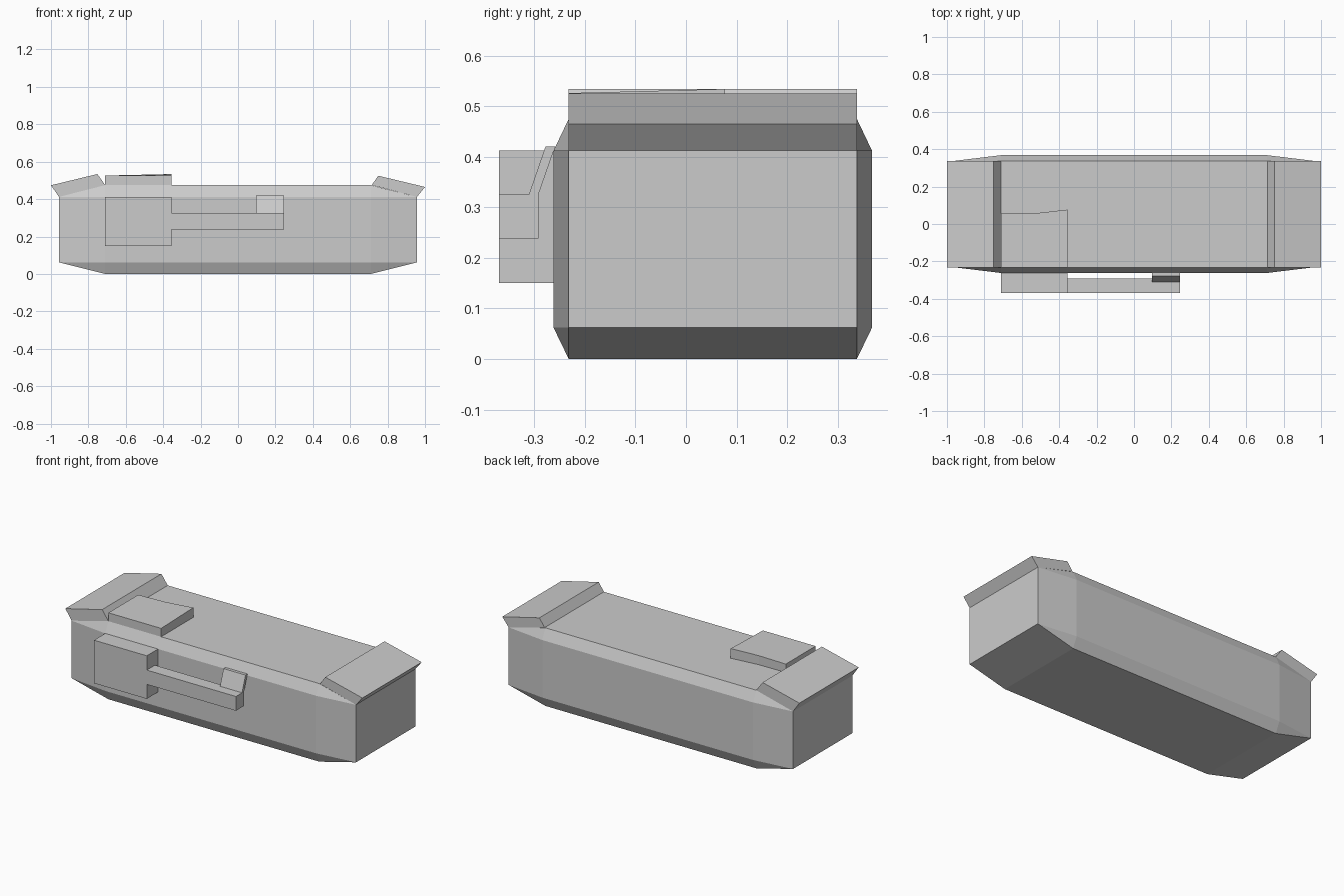
import bpy, bmesh

if "Cube" in bpy.data.objects:
    bpy.data.objects.remove(bpy.data.objects["Cube"])

Y0, Y1 = -0.232, 0.338      # inner width of the hull (chamfers go outside it)
TOP = 0.475


def finish(name, bm):
    bmesh.ops.recalc_face_normals(bm, faces=bm.faces)
    mesh = bpy.data.meshes.new(name)
    bm.to_mesh(mesh)
    bm.free()
    obj = bpy.data.objects.new(name, mesh)
    bpy.context.collection.objects.link(obj)
    return obj


def bridge(name, ring_a, ring_b):
    """Closed solid between two matching outlines."""
    bm = bmesh.new()
    a = [bm.verts.new(p) for p in ring_a]
    b = [bm.verts.new(p) for p in ring_b]
    n = len(a)
    bm.faces.new(a)
    bm.faces.new(b[::-1])
    for i in range(n):
        j = (i + 1) % n
        bm.faces.new((a[i], a[j], b[j], b[i]))
    return finish(name, bm)


def box(name, x, y, z):
    ring = [(y[0], z[0]), (y[1], z[0]), (y[1], z[1]), (y[0], z[1])]
    return bridge(name, [(x[0], *p) for p in ring], [(x[1], *p) for p in ring])


# Hull: octagonal middle section tapering to rectangular ends
middle = [(Y0, 0), (-0.262, 0.062), (-0.262, 0.412), (Y0, TOP),
          (Y1, TOP), (0.368, 0.412), (0.368, 0.062), (Y1, 0)]
end = [(Y0, 0.062), (Y0, 0.412), (Y1, 0.412), (Y1, 0.062)]
bm = bmesh.new()
for side in (-1, 1):
    for y, z in middle:
        bm.verts.new((side * 0.71, y, z))
    for y, z in end:
        bm.verts.new((side * 0.957, y, z))
bmesh.ops.convex_hull(bm, input=bm.verts[:])
bmesh.ops.dissolve_limit(bm, angle_limit=0.01, verts=bm.verts[:], edges=bm.edges[:])
finish("hull", bm)

# Raised end caps, slanted outwards
caps = {
    "left_end_cap": [(-0.957, 0.412), (-1.0, 0.474), (-0.752, 0.534), (-0.71, TOP)],
    "right_end_cap": [(0.957, 0.412), (1.0, 0.465), (0.75, 0.525), (0.715, TOP)],
}
for name, profile in caps.items():
    bridge(name, [(x, Y0, z) for x, z in profile], [(x, Y1, z) for x, z in profile])

# Top hatch plate with a bent rear edge
plan = [(-0.71, Y0, 0.526), (-0.53, Y0, 0.526), (-0.355, Y0, 0.526),
        (-0.355, 0.077, 0.534), (-0.53, 0.057, 0.53), (-0.71, 0.055, 0.526)]
bridge("top_plate", [(x, y, 0.46) for x, y, z in plan], plan)

# Side-mounted housing, arm and upright tab
box("side_housing", (-0.71, -0.355), (-0.37, -0.262), (0.15, 0.412))
box("side_arm", (-0.355, 0.245), (-0.37, -0.292), (0.238, 0.325))
tab = [(-0.311, 0.325), (-0.278, 0.42), (-0.259, 0.42), (-0.292, 0.325)]
bridge("arm_tab", [(0.097, *p) for p in tab], [(0.245, *p) for p in tab])
